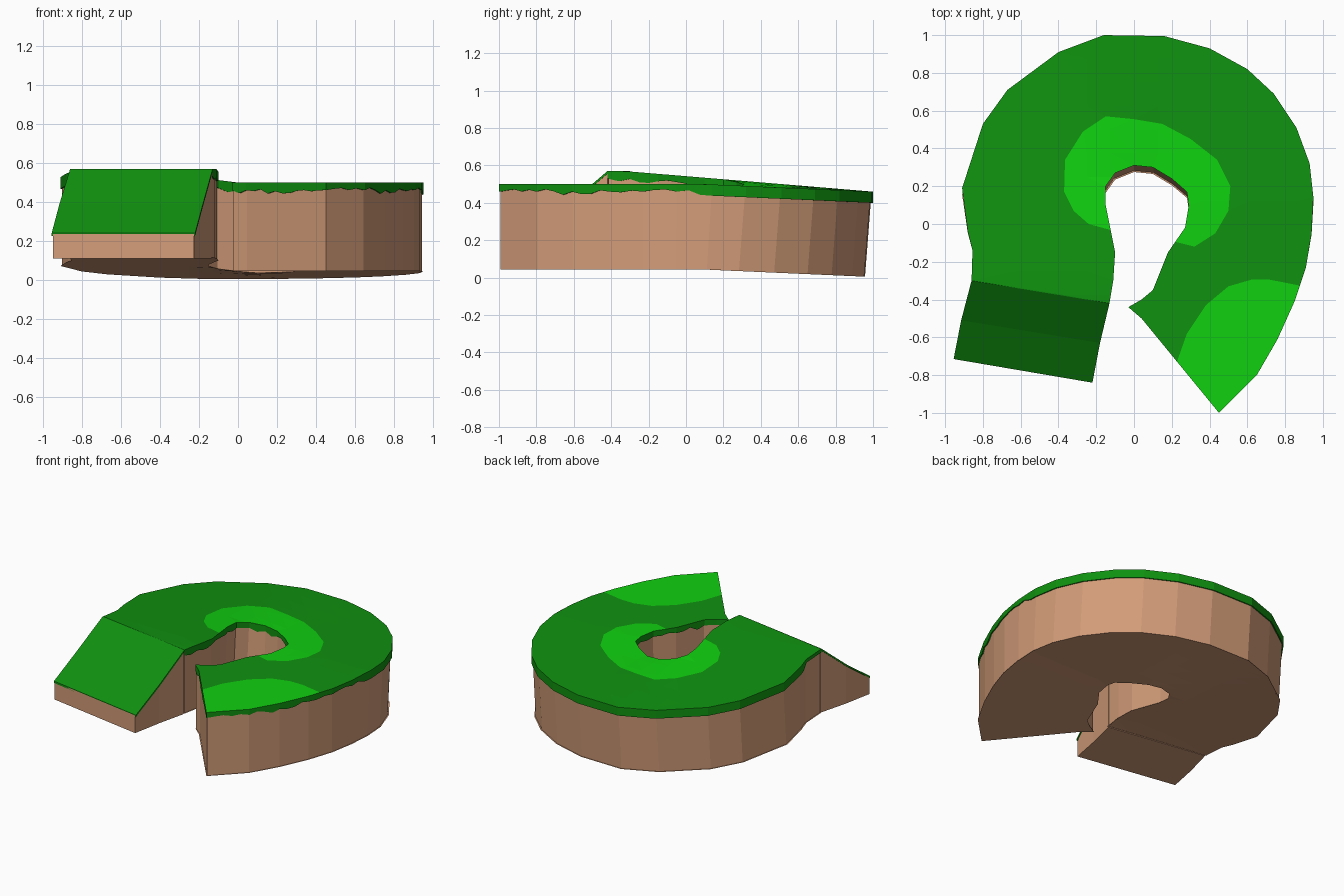
import bpy
import random
from mathutils import Vector
from mathutils.geometry import delaunay_2d_cdt

random.seed(4)
if "Cube" in bpy.data.objects:
    bpy.data.objects.remove(bpy.data.objects["Cube"])


def material(name, colour):
    m = bpy.data.materials.new(name)
    m.diffuse_color = (*colour, 1)
    m.use_nodes = True
    m.node_tree.nodes["Principled BSDF"].inputs["Base Color"].default_value = (*colour, 1)
    return m


EARTH = material("earth brown", (.65, .335, .19))
GRASS = material("grass green", (.005, .285, .005))
BRIGHT = material("bright grass", (.005, .63, .005))


def make(name, verts, faces, mats, index=None):
    mesh = bpy.data.meshes.new(name)
    mesh.from_pydata([tuple(v) for v in verts], [], faces)
    for m in mats:
        mesh.materials.append(m)
    if index:
        mesh.polygons.foreach_set("material_index", index)
    mesh.update()
    obj = bpy.data.objects.new(name, mesh)
    bpy.context.collection.objects.link(obj)
    return obj


def clamp(v):
    return max(0.0, min(1.0, v))


def points(*pairs):
    return [Vector(p) for p in pairs]


# Plan outline: outer rim from the front tip round to the ramp, then the hole
outer = points((.45, -1), (.65, -.8), (.76, -.61), (.85, -.41), (.91, -.23),
               (.94, -.05), (.95, .14), (.93, .32), (.86, .51), (.74, .69),
               (.6, .82), (.4, .93), (.16, .995), (-.16, 1), (-.4, .91),
               (-.67, .71), (-.8, .53), (-.91, .19), (-.88, -.04),
               (-.855, -.14), (-.86, -.3))
inner = points((-.13, -.42), (-.11, -.3), (-.1, -.15), (-.13, 0), (-.15, .1),
               (-.15, .2), (-.1, .27), (0, .31), (.1, .3), (.2, .24),
               (.28, .17), (.29, .1), (.27, -.02), (.18, -.15), (.1, -.35),
               (.04, -.4), (-.03, -.44), (.04, -.5))
outline = outer + inner
count = len(outline)
crest = len(outer) - 1          # edge shared with the ramp

# Bright patches, running past the outline where they meet an edge
ring_patch = points((-.05, 0), (-.13, -.03), (-.24, 0), (-.32, .07), (-.37, .17),
                    (-.365, .34), (-.27, .49), (-.15, .57), (0, .555), (.15, .53),
                    (.3, .45), (.44, .34), (.51, .2), (.5, .07), (.43, -.05),
                    (.32, -.12), (.2, -.09))
tip_patch = points((.22, -.75), (.28, -.58), (.38, -.43), (.5, -.33), (.62, -.295),
                   (.72, -.295), (1, -.35), (1, -1.1), (.45, -1.1))


def inside(p, poly):
    hit = False
    for a, b in zip(poly, poly[1:] + poly[:1]):
        if (a.y > p.y) != (b.y > p.y):
            if p.x < a.x + (p.y - a.y) * (b.x - a.x) / (b.y - a.y):
                hit = not hit
    return hit


def top_z(p):
    """Spiral deck: level right arm, dipping at the back, climbing on the left."""
    right = .5 - .04 * clamp((p.y - .1) / .9)
    left = .46 + .11 * clamp((1 - p.y) / 1.33)
    t = clamp((-.05 - p.x) / (.04 + .8 * max(0, p.y)) + .5)
    return right + (left - right) * t


def deck(p):
    return Vector((p.x, p.y, top_z(p)))


def base(p):
    shift = .035 * clamp((p.y + .1) / .3)
    return Vector((p.x, p.y - shift, top_z(p) - .455))


# Triangulated plan shared by the grass deck and the underside
def plan(patches):
    verts, edges = [], []
    for poly in [outline] + patches:
        start, n = len(verts), len(poly)
        verts += poly
        edges += [(start + i, start + (i + 1) % n) for i in range(n)]
    grid = [Vector((x / 8, y / 8)) for x in range(-8, 9) for y in range(-8, 9)]
    verts += [g for g in grid if inside(g, outline)]
    out, _, tris = delaunay_2d_cdt(verts, edges, [], 0, 1e-5)[:3]
    kept, tint = [], []
    for f in tris:
        mid = sum((out[i] for i in f), Vector((0, 0))) / len(f)
        if inside(mid, outline):
            kept.append(list(f))
            tint.append(int(any(inside(mid, p) for p in patches)))
    return out, kept, tint


flat, tris, tint = plan([ring_patch, tip_patch])
make("grass_deck", [deck(p) for p in flat], tris, [GRASS, BRIGHT], tint)


# Earth body: walls set slightly in from the grass, closed below
def inset(i, d=.008):
    a, b, c = outline[i - 1], outline[i], outline[(i + 1) % count]
    u, v = (b - a).normalized(), (c - b).normalized()
    n = Vector((-u.y - v.y, u.x + v.x)).normalized()
    return b + n * d


wall = [inset(i) for i in range(count)]
verts = [base(p) for p in wall] + [deck(p) - Vector((0, 0, .004)) for p in wall]
faces = []
for i in range(count):
    j = (i + 1) % count
    faces.append((i, j, count + j, count + i))
make("earth_wall", verts, faces, [EARTH])
flat, tris, _ = plan([])
make("earth_underside", [base(p) for p in flat], [f[::-1] for f in tris], [EARTH])

# Grass fringe: smooth round the back, ragged at the front and in the hole
verts, faces = [], []
for i in range(count):
    if i == crest:
        continue
    j = (i + 1) % count
    steps = max(1, round((outline[j] - outline[i]).length / .06))
    for k in range(steps + 1):
        p = outline[i].lerp(outline[j], k / steps)
        q = wall[i].lerp(wall[j], k / steps)
        if i < crest and (p.y > .1 or p.x < 0):
            drop = .06 if p.y > -.1 else .025
        else:
            drop = .04 if k in (0, steps) else random.uniform(.025, .06)
        t = deck(p)
        low = t.z - drop
        verts += [t, (p.x, p.y, low), (q.x, q.y, low)]
        if k:
            n = len(verts) - 6
            faces += [(n, n + 1, n + 4, n + 3), (n + 1, n + 2, n + 5, n + 4)]
make("grass_fringe", verts, faces, [GRASS])

# Ramp: three cross-sections, each a left and right point with top and base heights
sections = [((-.86, -.3), (-.13, -.42), .57, .11),
            ((-.915, -.51), (-.18, -.63), .39, .11),
            ((-.955, -.715), (-.22, -.84), .24, .11)]


def loft(name, mat, thickness=None, inward=0.0):
    verts, faces = [], []
    for left, right, high, low in sections:
        side = (Vector(right) - Vector(left)).normalized() * inward
        a, b = Vector(left) + side, Vector(right) - side
        if thickness:
            low = high - thickness
        else:
            high -= .004
        verts += [(*a, high), (*b, high), (*b, low), (*a, low)]
    for s in range(len(sections) - 1):
        n = s * 4
        for k in range(4):
            m = (k + 1) % 4
            faces.append((n + k, n + 4 + k, n + 4 + m, n + m))
    last = len(verts) - 4
    faces += [(0, 1, 2, 3), (last + 3, last + 2, last + 1, last)]
    make(name, verts, faces, [mat])


loft("ramp_earth", EARTH, inward=.006)
loft("ramp_grass", GRASS, thickness=.014)
